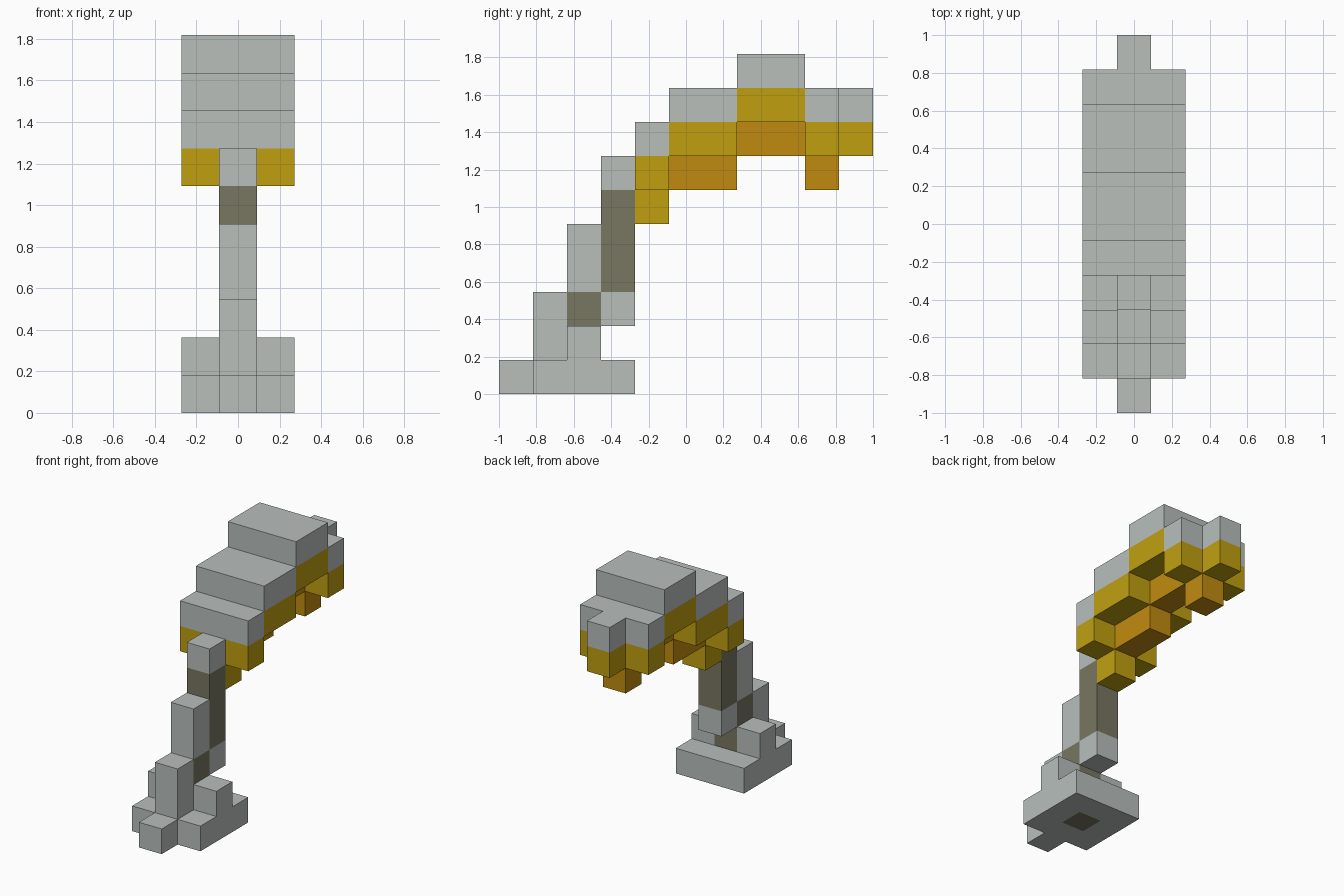
import bpy
import bmesh
from mathutils import Vector

old = bpy.data.objects.get("Cube")
if old:
    bpy.data.objects.remove(old, do_unlink=True)

UNIT = 2 / 11  # edge of one block


def make_material(name, rgb):
    mat = bpy.data.materials.new(name)
    mat.use_nodes = True
    mat.diffuse_color = (*rgb, 1)
    node = next(n for n in mat.node_tree.nodes if n.type == "BSDF_PRINCIPLED")
    node.inputs["Base Color"].default_value = (*rgb, 1)
    return mat


GREY = make_material("light_grey", (0.48, 0.52, 0.50))
BROWN = make_material("olive_brown", (0.19, 0.18, 0.12))
YELLOW = make_material("mustard_yellow", (0.53, 0.35, 0.005))
ORANGE = make_material("amber_orange", (0.53, 0.26, 0.005))

# Each block run: half width in blocks, first/last depth row, first/last height row, colour.
# Later runs replace earlier ones where they overlap.
PARTS = {
    "base": [
        (1, 1, 3, 0, 0, GREY),
        (1, 2, 2, 1, 1, GREY),
        (0, 0, 0, 0, 0, GREY),
    ],
    "stem": [
        (0, 1, 1, 1, 2, GREY),
        (0, 2, 2, 3, 4, GREY),
        (0, 3, 3, 2, 2, GREY),
        (0, 3, 3, 6, 6, GREY),
    ],
    "stem_core": [
        (0, 2, 2, 0, 2, BROWN),
        (0, 3, 3, 3, 5, BROWN),
    ],
    "hood_shell": [
        (1, 4, 4, 7, 7, GREY),
        (1, 5, 6, 8, 8, GREY),
        (1, 7, 8, 9, 9, GREY),
        (1, 9, 9, 8, 8, GREY),
        (0, 10, 10, 8, 8, GREY),
    ],
    "hood_lining": [
        (0, 4, 4, 5, 5, YELLOW),
        (1, 4, 4, 6, 6, YELLOW),
        (1, 5, 6, 7, 7, YELLOW),
        (1, 7, 8, 8, 8, YELLOW),
        (1, 9, 9, 7, 7, YELLOW),
        (0, 10, 10, 7, 7, YELLOW),
    ],
    "hood_centre": [
        (0, 5, 6, 6, 6, ORANGE),
        (0, 7, 8, 7, 7, ORANGE),
        (0, 9, 9, 6, 6, ORANGE),
    ],
}

# Fill the block grid
cells = {}
for part, runs in PARTS.items():
    for half, y0, y1, z0, z1, mat in runs:
        for x in range(-half, half + 1):
            for y in range(y0, y1 + 1):
                for z in range(z0, z1 + 1):
                    cells[x, y, z] = (part, mat)


def add_open_faces(bm, cell):
    """Add the sides of a block that do not touch another block."""
    centre = Vector((cell[0], cell[1] - 5, cell[2] + 0.5)) * UNIT
    for axis in range(3):
        for sign in (-1, 1):
            beside = list(cell)
            beside[axis] += sign
            if tuple(beside) in cells:
                continue
            normal, u = Vector((0, 0, 0)), Vector((0, 0, 0))
            normal[axis] = sign
            u[(axis + 1) % 3] = 1
            v = normal.cross(u)
            corners = (-u - v, u - v, u + v, v - u)
            bm.faces.new([bm.verts.new(centre + (normal + c) * UNIT / 2)
                          for c in corners])


# One clean mesh per part, with flat sides merged
for part, runs in PARTS.items():
    bm = bmesh.new()
    for cell, (owner, _) in cells.items():
        if owner == part:
            add_open_faces(bm, cell)
    bmesh.ops.remove_doubles(bm, verts=bm.verts, dist=0.001)
    bmesh.ops.dissolve_limit(bm, angle_limit=0.01, verts=bm.verts, edges=bm.edges)
    mesh = bpy.data.meshes.new(part)
    bm.to_mesh(mesh)
    bm.free()
    mesh.materials.append(runs[0][-1])
    bpy.context.collection.objects.link(bpy.data.objects.new(part, mesh))
